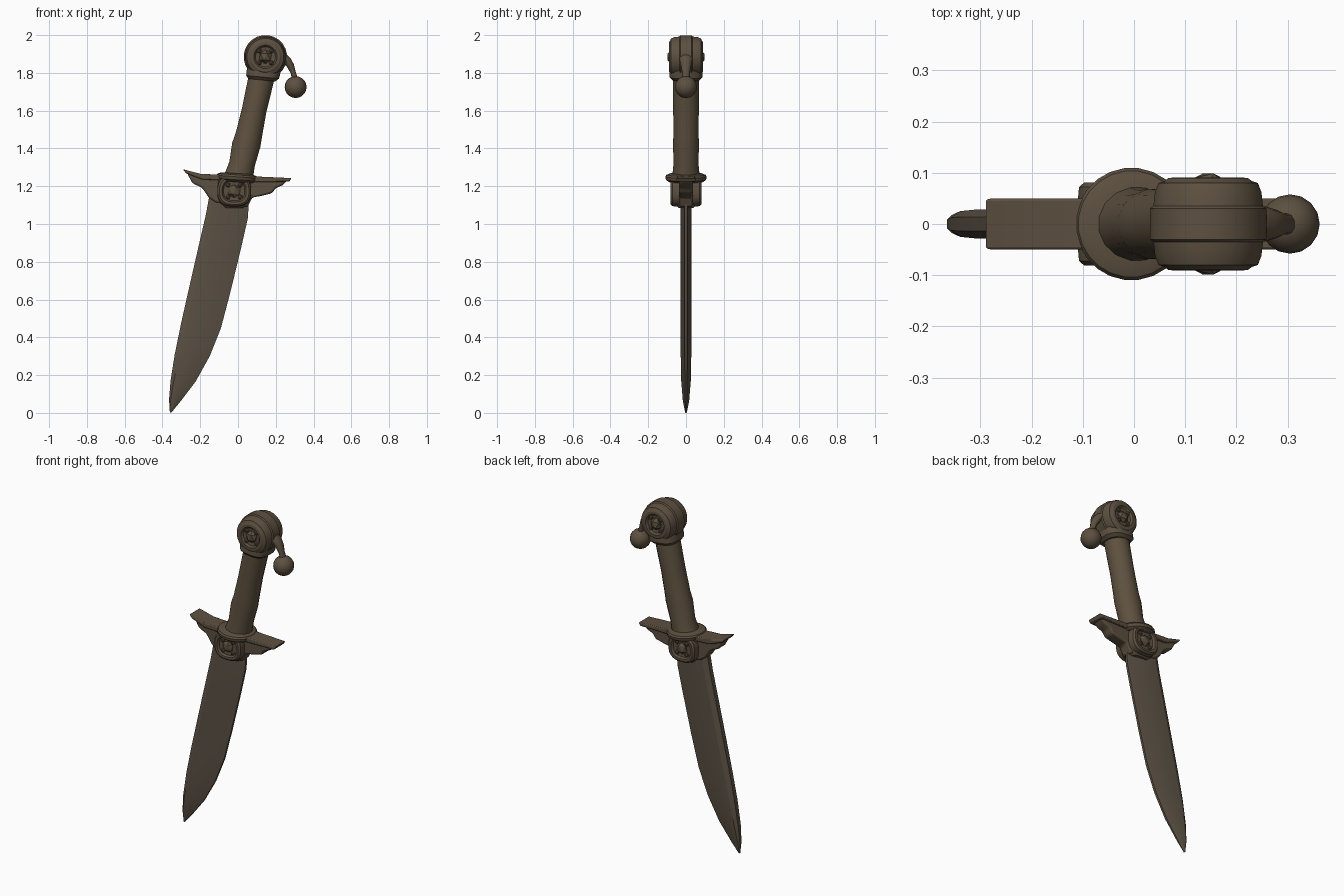
import bpy, bmesh, math
from mathutils import Vector

cube = bpy.data.objects.get("Cube")
if cube:
    bpy.data.objects.remove(cube, do_unlink=True)


def material(name, rgb):
    m = bpy.data.materials.new(name)
    m.use_nodes = True
    m.diffuse_color = (*rgb, 1)
    bsdf = m.node_tree.nodes["Principled BSDF"]
    bsdf.inputs["Base Color"].default_value = (*rgb, 1)
    bsdf.inputs["Roughness"].default_value = 0.8
    return m


STEEL = material("aged steel", (0.105, 0.082, 0.058))
BRONZE = material("dark bronze", (0.108, 0.080, 0.051))
LEATHER = material("brown leather", (0.112, 0.082, 0.050))


def finish(name, bm, mat, angle=35, bevel=0):
    bmesh.ops.recalc_face_normals(bm, faces=bm.faces)
    mesh = bpy.data.meshes.new(name)
    bm.to_mesh(mesh)
    bm.free()
    mesh.materials.append(mat)
    ob = bpy.data.objects.new(name, mesh)
    bpy.context.scene.collection.objects.link(ob)
    if bevel:
        mod = ob.modifiers.new("soft edges", "BEVEL")
        mod.width, mod.segments, mod.limit_method = bevel, 2, "ANGLE"
    bpy.ops.object.select_all(action="DESELECT")
    ob.select_set(True)
    bpy.context.view_layer.objects.active = ob
    bpy.ops.object.shade_smooth_by_angle(angle=math.radians(angle))
    return ob


def loft(name, rings, mat, angle=35):
    """Skin a list of equal closed rings and cap both ends."""
    bm = bmesh.new()
    rows = [[bm.verts.new(p) for p in ring] for ring in rings]
    n = len(rows[0])
    for a, b in zip(rows, rows[1:]):
        for i in range(n):
            j = (i + 1) % n
            bm.faces.new((a[i], a[j], b[j], b[i]))
    bm.faces.new(rows[0])
    bm.faces.new(rows[-1])
    return finish(name, bm, mat, angle)


def ellipse(cx, z, rx, ry, n=16, tilt=0.0, power=1.0):
    """Oval ring around the vertical axis; power below 1 squares it off."""
    ring = []
    for i in range(n):
        a = math.tau * (i + 0.5) / n
        c, s = math.cos(a), math.sin(a)
        x = math.copysign(abs(c) ** power, c) * rx
        y = math.copysign(abs(s) ** power, s) * ry
        ring.append((cx + x, y, z + x * tilt))
    return ring


def slab(name, outline, half, mat, bevel):
    """Extrude an x-z outline to both sides of y = 0."""
    bm = bmesh.new()
    face = bm.faces.new([bm.verts.new((x, -half, z)) for x, z in outline])
    ext = bmesh.ops.extrude_face_region(bm, geom=[face])
    moved = [v for v in ext["geom"] if isinstance(v, bmesh.types.BMVert)]
    bmesh.ops.translate(bm, verts=moved, vec=(0, 2 * half, 0))
    return finish(name, bm, mat, 35, bevel)


def medallion(name, cx, cz, profile, sx=1.0, sz=1.0, power=1.0, n=24):
    """Turn a (radius, y) half profile around the y axis, mirrored."""
    full = [(r, -y) for r, y in reversed(profile)] + profile
    rings = []
    for r, y in full:
        rings.append([(cx + px * sx, y, cz + py * sz)
                      for px, py, _ in ellipse(0, 0, r, r, n, 0, power)])
    return loft(name, rings, BRONZE, 30)


def gem(name, cx, cz, y, r, depth):
    bm = bmesh.new()
    bmesh.ops.create_icosphere(bm, subdivisions=1, radius=1)
    for v in bm.verts:
        v.co = Vector((cx + v.co.x * r, y + v.co.y * depth, cz + v.co.z * r))
    return finish(name, bm, BRONZE, 10)


# Blade: spine on the -x side, ground edge on the +x side
edges = [(-.15, 1.16, .06, 1.16), (-.17, 1.05, .052, 1.03), (-.2, .92, .018, .88),
         (-.255, .68, -.04, .64), (-.3, .48, -.09, .45), (-.335, .31, -.15, .30),
         (-.357, .17, -.225, .165), (-.365, .07, -.305, .06), (-.361, .004, -.354, 0)]
section = [(0, .014), (.13, .028), (.58, .028), (1, .007)]
section += [(t, -y) for t, y in reversed(section)]
rings = []
for i, (lx, lz, rx, rz) in enumerate(edges):
    thin = (1, 1, 1, 1, 1, 1, .9, .6, .15)[i]
    rings.append([(lx + (rx - lx) * t, y * thin, lz + (rz - lz) * t) for t, y in section])
loft("blade", rings, STEEL, 25)

# Guard: top bar, winged body below it, round plate under the grip
slab("guard_bar", [(-.292, 1.29), (-.2, 1.266), (0, 1.256), (.283, 1.243), (.272, 1.224),
                   (.1, 1.222), (-.19, 1.236), (-.275, 1.268)], .05, BRONZE, .005)
slab("guard_wings", [(-.27, 1.268), (-.24, 1.215), (-.19, 1.192), (-.155, 1.14), (-.12, 1.115),
                     (.05, 1.09), (.075, 1.14), (.12, 1.148), (.18, 1.163), (.2, 1.19),
                     (.235, 1.205), (.262, 1.23), (0, 1.24)], .036, BRONZE, .01)
TILT = -.07
loft("guard_plate", [ellipse(-.005, z, r, r, 24, TILT) for z, r in
                     ((1.222, .09), (1.234, .107), (1.25, .11), (1.26, .104), (1.268, .082))],
     BRONZE)
loft("guard_block", [ellipse(-.02, z, rx, ry, 16, 0, .6) for z, rx, ry in
                     ((1.085, .05, .04), (1.11, .075, .06), (1.17, .088, .066), (1.235, .09, .074))],
     BRONZE)
GX, GZ = -.02, 1.175
medallion("guard_medallion", GX, GZ, [(.09, .05), (.088, .072), (.078, .081), (.064, .08),
                                      (.056, .068), (.02, .064)], 1, .92, .75)

# Grip: an oval handle with a slight finger swell
loft("grip", [ellipse(cx, z, rx, ry, 16, -.15) for z, cx, rx, ry in
              ((1.24, 0, .078, .075), (1.32, .022, .069, .067), (1.42, .044, .076, .070),
               (1.47, .057, .071, .068), (1.6, .085, .066, .069), (1.8, .13, .070, .070))],
     LEATHER, 40)

# Pommel: collar and a thick round head with a raised central band
loft("pommel_collar", [ellipse(cx, z, rx, ry, 16, -.1, .7) for z, cx, rx, ry in
                       ((1.762, .126, .072, .072), (1.778, .13, .088, .088),
                        (1.8, .134, .09, .088), (1.85, .142, .09, .078))], BRONZE)
PX, PZ = .145, 1.885
medallion("pommel_head", PX, PZ, [(.115, .03), (.108, .035), (.105, .062), (.098, .08), (.086, .084),
                                  (.078, .09), (.062, .091), (.053, .08), (.02, .074)])

# Faceted stones set in both medallions, with small claws around them
for side, label in ((-1, "front"), (1, "back")):
    gem("pommel_stone_" + label, PX, PZ, side * .075, .038, .028)
    gem("guard_stone_" + label, GX, GZ, side * .064, .038, .022)
    for k in range(4):
        a = math.tau * (k + .5) / 4
        dx, dz = .046 * math.cos(a), .046 * math.sin(a)
        gem(f"pommel_claw_{label}_{k}", PX + dx, PZ + dz, side * .08, .014, .012)
        gem(f"guard_claw_{label}_{k}", GX + dx, GZ + dz, side * .068, .014, .012)

# Strap hanging from the pommel, ending in a ball
path = [(.225, 1.9, .022, .034), (.258, 1.868, .024, .034), (.28, 1.835, .02, .027),
        (.293, 1.8, .015, .02), (.303, 1.755, .02, .022)]
rings = []
for x, z, thick, wide in path:
    rings.append([(x + px * .85, y, z + px * .5) for px, y, _ in ellipse(0, 0, thick, wide, 10)])
loft("pommel_strap", rings, BRONZE, 50)
bm = bmesh.new()
bmesh.ops.create_uvsphere(bm, u_segments=16, v_segments=10, radius=.058)
bmesh.ops.translate(bm, verts=bm.verts, vec=(.305, 0, 1.725))
finish("strap_ball", bm, BRONZE, 50)
